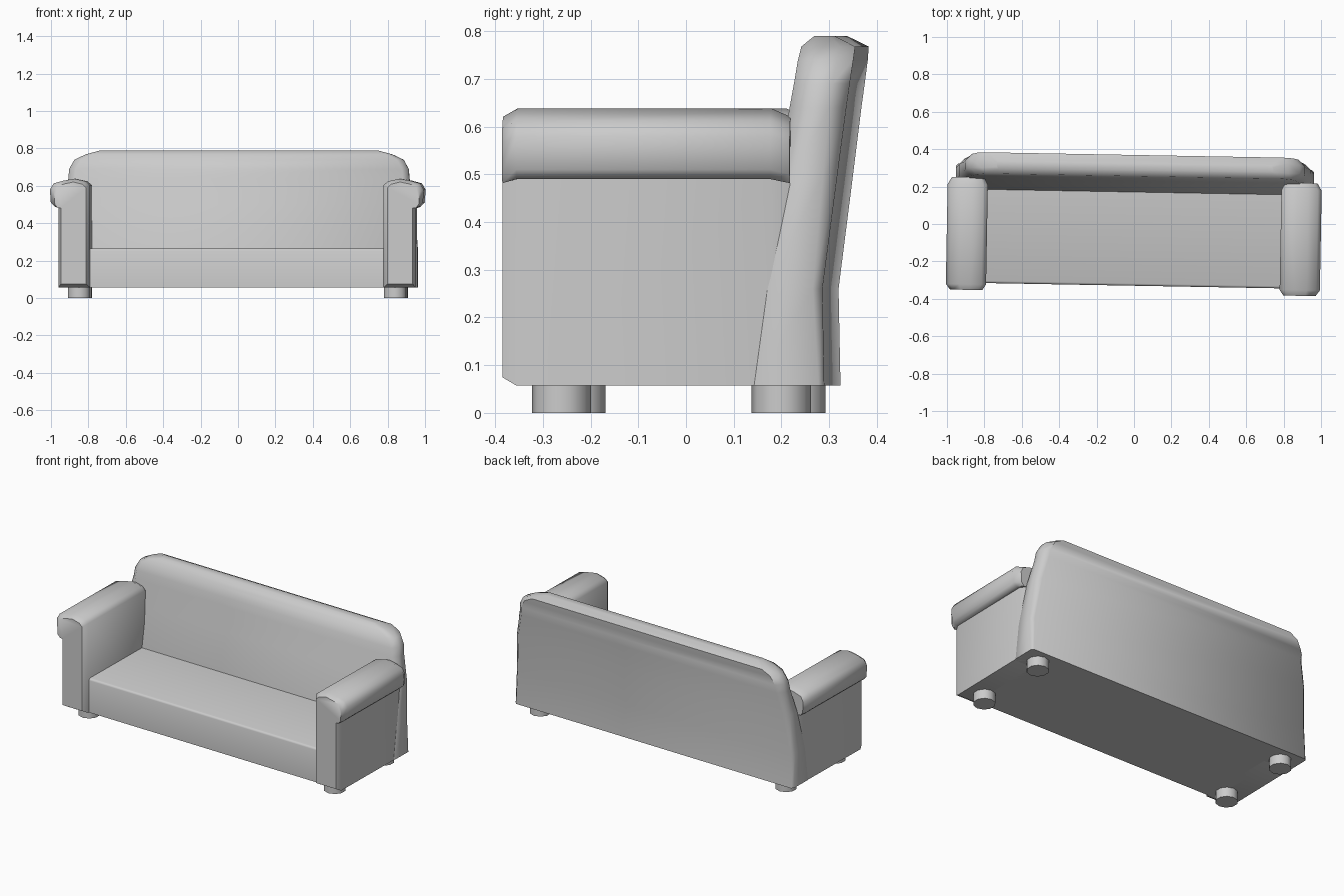
import bpy, bmesh, math
from mathutils import Matrix

if "Cube" in bpy.data.objects:
    bpy.data.objects.remove(bpy.data.objects["Cube"])

TURN = Matrix.Rotation(-0.018, 4, 'Z')   # the whole sofa sits slightly turned


def finish(bm, name, angle=50):
    bmesh.ops.recalc_face_normals(bm, faces=bm.faces)
    bm.transform(TURN)
    mesh = bpy.data.meshes.new(name)
    bm.to_mesh(mesh)
    bm.free()
    ob = bpy.data.objects.new(name, mesh)
    bpy.context.collection.objects.link(ob)
    bpy.ops.object.select_all(action='DESELECT')
    ob.select_set(True)
    bpy.context.view_layer.objects.active = ob
    bpy.ops.object.shade_smooth_by_angle(angle=math.radians(angle))
    return ob


def loft(rings, name):
    """Skin equal-length closed rings and cap both ends."""
    bm = bmesh.new()
    vs = [[bm.verts.new(p) for p in r] for r in rings]
    n = len(rings[0])
    for a, b in zip(vs, vs[1:]):
        for i in range(n):
            j = (i + 1) % n
            bm.faces.new((a[i], a[j], b[j], b[i]))
    bm.faces.new(vs[0])
    bm.faces.new(vs[-1])
    return finish(bm, name)


# Backrest: chamfered horizontal sections (z, front y, rear y, half width, chamfer)
levels = [(0.057, 0.15, 0.307, 0.957, 0.012),
          (0.26, 0.17, 0.303, 0.957, 0.02),
          (0.50, 0.21, 0.334, 0.94, 0.03),
          (0.64, 0.233, 0.352, 0.912, 0.035),
          (0.69, 0.242, 0.359, 0.908, 0.035),
          (0.74, 0.250, 0.366, 0.88, 0.035),
          (0.768, 0.256, 0.369, 0.82, 0.03),
          (0.79, 0.282, 0.325, 0.74, 0.01)]
rings = []
for z, f, r, w, c in levels:
    half = [(w - c, f), (w, f + c), (w, r - c), (w - c, r)]
    ring = half + [(-x, y) for x, y in reversed(half)]
    rings.append([(x, y, z) for x, y in ring])
loft(rings, "backrest")

# Seat base
bm = bmesh.new()
bmesh.ops.create_cube(bm, size=1)
bm.transform(Matrix.Translation((0, -0.035, 0.161)) @ Matrix.Diagonal((1.66, 0.59, 0.208, 1)))
edges = [e for e in bm.edges if all(v.co.z > 0.2 and v.co.y < 0 for v in e.verts)]
bmesh.ops.bevel(bm, geom=edges, offset=0.012, segments=2, profile=0.5, affect='EDGES')
finish(bm, "seat")

# Arms: panel with an overhanging padded roll, extruded front to back
profile = [(0.785, 0.057), (0.955, 0.057), (0.955, 0.49), (0.975, 0.49),
           (0.995, 0.51), (1.0, 0.58), (0.98, 0.613), (0.93, 0.627),
           (0.87, 0.638), (0.81, 0.625), (0.785, 0.605)]
stations = [(-0.368, 1), (-0.338, 0), (0.195, 0), (0.235, 1)]
for s, side in ((-1, "left"), (1, "right")):
    rings = []
    for y, k in stations:
        rings.append([(s * (x + (0.885 - x) * 0.2 * k), y,
                       z + (0.35 - z) * 0.06 * k) for x, z in profile])
    loft(rings, side + "_arm")

# Four short round feet
for s, side in ((-1, "left"), (1, "right")):
    for y, end in ((-0.246, "front"), (0.215, "rear")):
        bm = bmesh.new()
        bmesh.ops.create_cone(bm, cap_ends=True, segments=10, radius1=0.062,
                              radius2=0.062, depth=0.07)
        bm.transform(Matrix.Translation((s * 0.845, y, 0.035)))
        finish(bm, f"{end}_{side}_foot")
